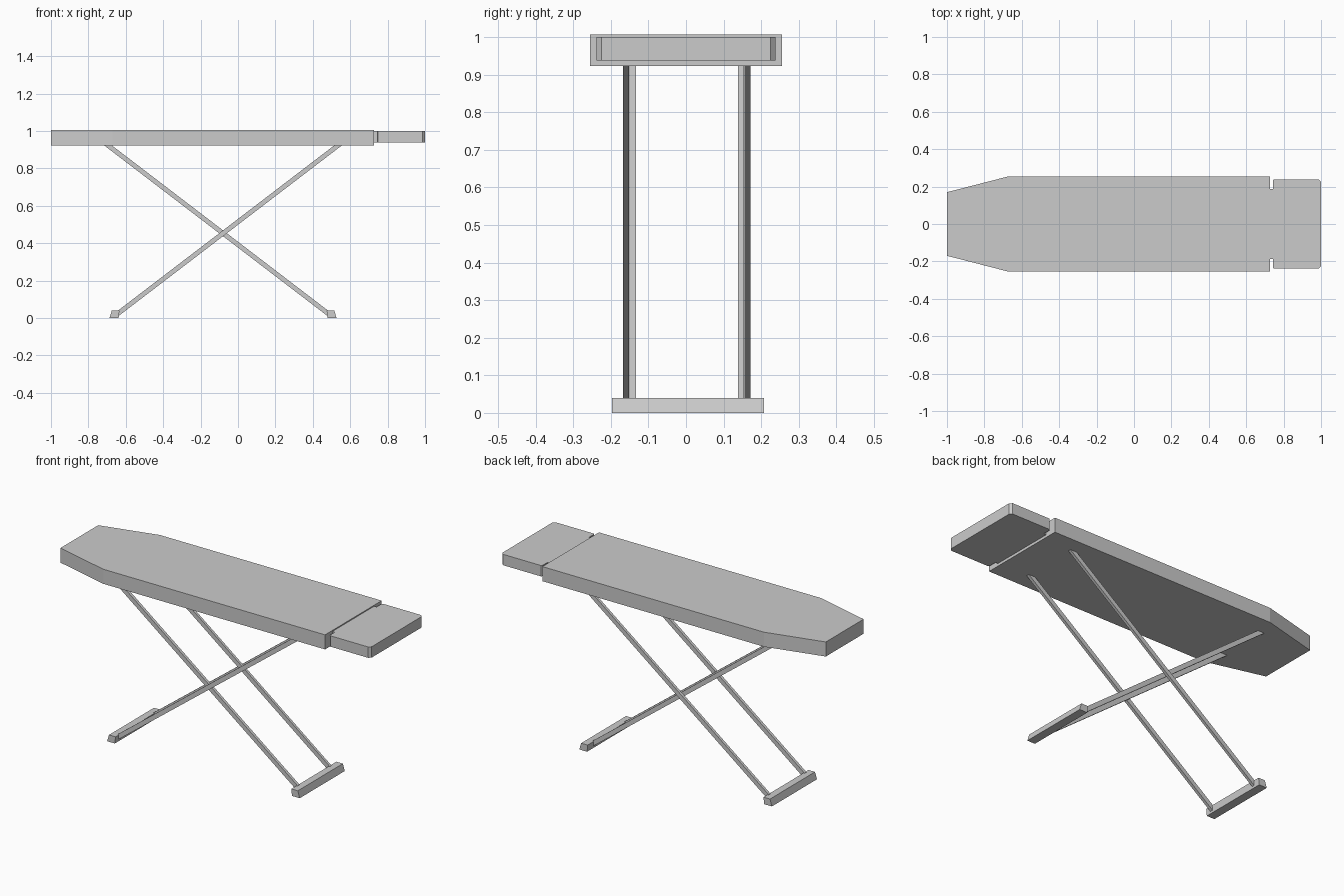
import bpy
import bmesh
from mathutils import Vector

# Remove the default cube
cube = bpy.data.objects.get("Cube")
if cube:
    bpy.data.objects.remove(cube, do_unlink=True)

# Single plain grey
grey = bpy.data.materials.new("plain grey")
grey.use_nodes = True
COLOUR = (0.6, 0.6, 0.6, 1.0)
grey.diffuse_color = COLOUR
grey.node_tree.nodes["Principled BSDF"].inputs["Base Color"].default_value = COLOUR


def prism(name, outline, low, high, axis):
    """Extrude a closed 2D outline from low to high along 'Y' or 'Z'."""
    bm = bmesh.new()
    if axis == "Z":
        points = [Vector((a, b, low)) for a, b in outline]
        step = Vector((0, 0, high - low))
    else:
        points = [Vector((a, low, b)) for a, b in outline]
        step = Vector((0, high - low, 0))
    face = bm.faces.new([bm.verts.new(p) for p in points])
    result = bmesh.ops.extrude_face_region(bm, geom=[face])
    moved = [g for g in result["geom"] if isinstance(g, bmesh.types.BMVert)]
    bmesh.ops.translate(bm, vec=step, verts=moved)
    bmesh.ops.recalc_face_normals(bm, faces=bm.faces)
    mesh = bpy.data.meshes.new(name)
    bm.to_mesh(mesh)
    bm.free()
    mesh.materials.append(grey)
    obj = bpy.data.objects.new(name, mesh)
    bpy.context.collection.objects.link(obj)
    return obj


def both_sides(half):
    """Complete a plan outline by mirroring it across y = 0."""
    return half + [(x, -y) for x, y in reversed(half)]


# Tapered ironing surface
BOARD_BOTTOM = 0.923
prism("board", both_sides([(-1, 0.17), (-0.67, 0.255), (0.727, 0.255)]),
      BOARD_BOTTOM, 1.006, "Z")

# Iron rest with a narrow neck and clipped corners
c = 0.013
prism("iron_rest", both_sides([
    (0.72, 0.187), (0.742, 0.187), (0.742, 0.238 - c / 2),
    (0.742 + c / 2, 0.238), (1 - c, 0.238), (1, 0.238 - c)]),
    0.938, 1.0, "Z")

# Crossed leg frames: the second is the first mirrored about the crossing
CROSSING = -0.08
leg = [(-0.716, BOARD_BOTTOM), (-0.675, BOARD_BOTTOM), (0.481, 0.04), (0.478, 0.011)]
foot = [(0.478, 0), (0.527, 0), (0.515, 0.039), (0.474, 0.039)]
frames = {
    "inner": (False, [(-0.150, -0.133), (0.139, 0.154)]),
    "outer": (True, [(-0.168, -0.151), (0.155, 0.171)]),
}
for label, (flipped, spans) in frames.items():
    def place(outline):
        return [(2 * CROSSING - x if flipped else x, z) for x, z in outline]
    for side, (low, high) in zip(("front", "back"), spans):
        prism(f"{label}_leg_{side}", place(leg), low, high, "Y")
    prism(f"{label}_foot", place(foot), -0.197, 0.208, "Y")
